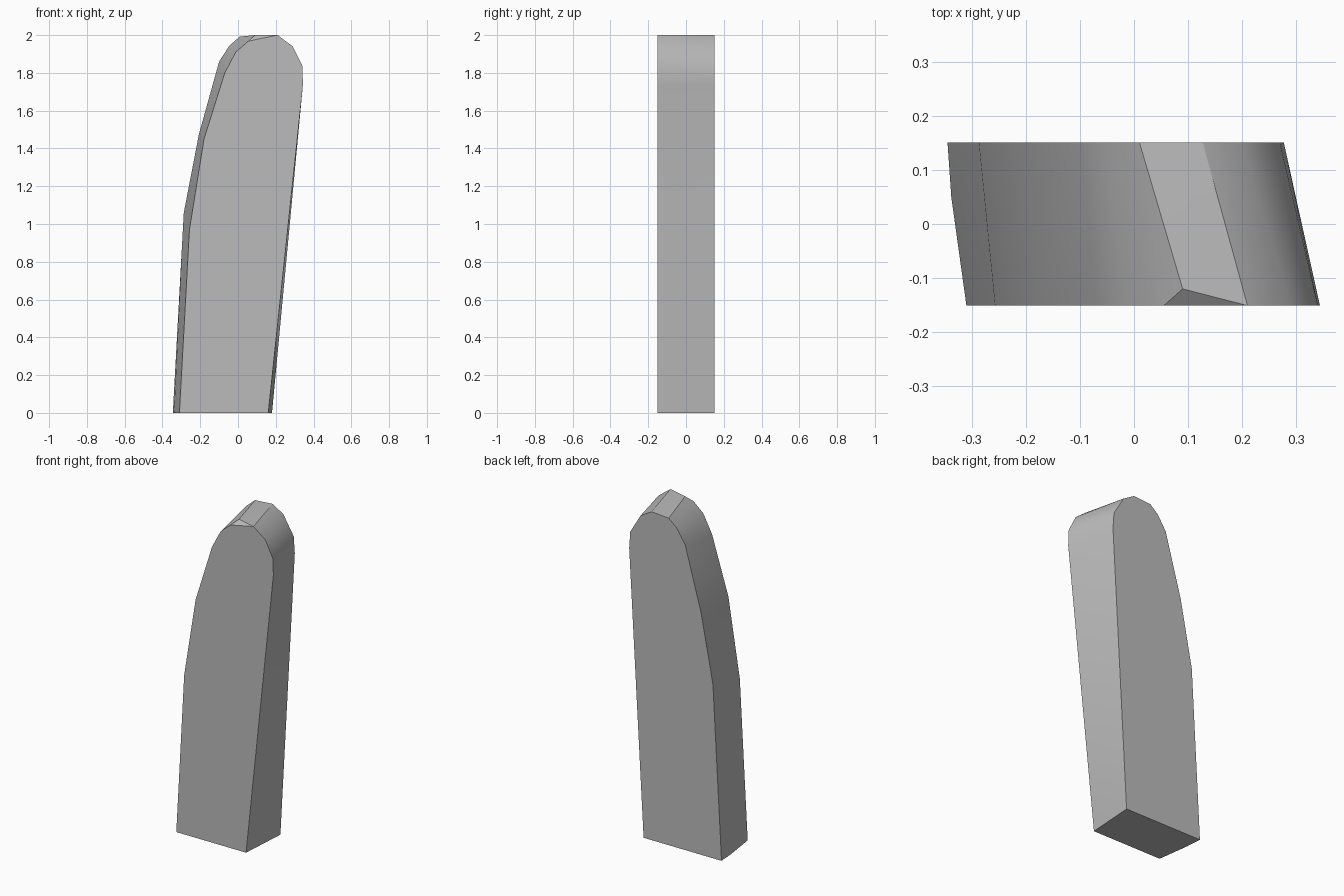
import bpy
import bmesh
import math

cube = bpy.data.objects.get("Cube")
if cube:
    bpy.data.objects.remove(cube, do_unlink=True)

# One plain grey material
grey = bpy.data.materials.new("plain grey")
grey.use_nodes = True
colour = (0.5, 0.5, 0.5, 1.0)
grey.diffuse_color = colour
grey.node_tree.nodes["Principled BSDF"].inputs["Base Color"].default_value = colour

# Front and back outlines (x, z) of the leaning, twisted slab
HALF_DEPTH = 0.151
front = [(-0.31, 0), (-0.257, 0.97), (-0.18, 1.45), (-0.07, 1.80), (-0.012, 1.91),
         (0.055, 1.968), (0.21, 2.0), (0.29, 1.94), (0.34, 1.84), (0.344, 1.74), (0.16, 0)]
back = [(-0.345, 0), (-0.287, 1.06), (-0.207, 1.475), (-0.10, 1.86), (-0.045, 1.945),
        (0.01, 1.992), (0.127, 2.0), (0.20, 1.957), (0.27, 1.84), (0.277, 1.74), (0.18, 0)]

bm = bmesh.new()
for outline, y in ((front, -HALF_DEPTH), (back, HALF_DEPTH)):
    for x, z in outline:
        bm.verts.new((x, y, z))

# Small bevel corner on the top and slight bulge at the foot
bm.verts.new((0.09, -0.12, 2.0))
bm.verts.new((-0.338, 0.05, 0))

# Wrap the two outlines with a convex skin, then merge the flat faces
hull = bmesh.ops.convex_hull(bm, input=bm.verts[:])
loose = [v for v in bm.verts if not v.link_faces]
bmesh.ops.delete(bm, geom=loose, context='VERTS')
bmesh.ops.dissolve_limit(bm, angle_limit=math.radians(0.3),
                         verts=bm.verts[:], edges=bm.edges[:])
bmesh.ops.recalc_face_normals(bm, faces=bm.faces[:])

mesh = bpy.data.meshes.new("rounded_slab")
bm.to_mesh(mesh)
bm.free()
mesh.materials.append(grey)
slab = bpy.data.objects.new("rounded_slab", mesh)
bpy.context.collection.objects.link(slab)

# Smooth rounded rim with crisp edges around the flat faces
bpy.ops.object.select_all(action='DESELECT')
slab.select_set(True)
bpy.context.view_layer.objects.active = slab
bpy.ops.object.shade_smooth_by_angle(angle=math.radians(30))
